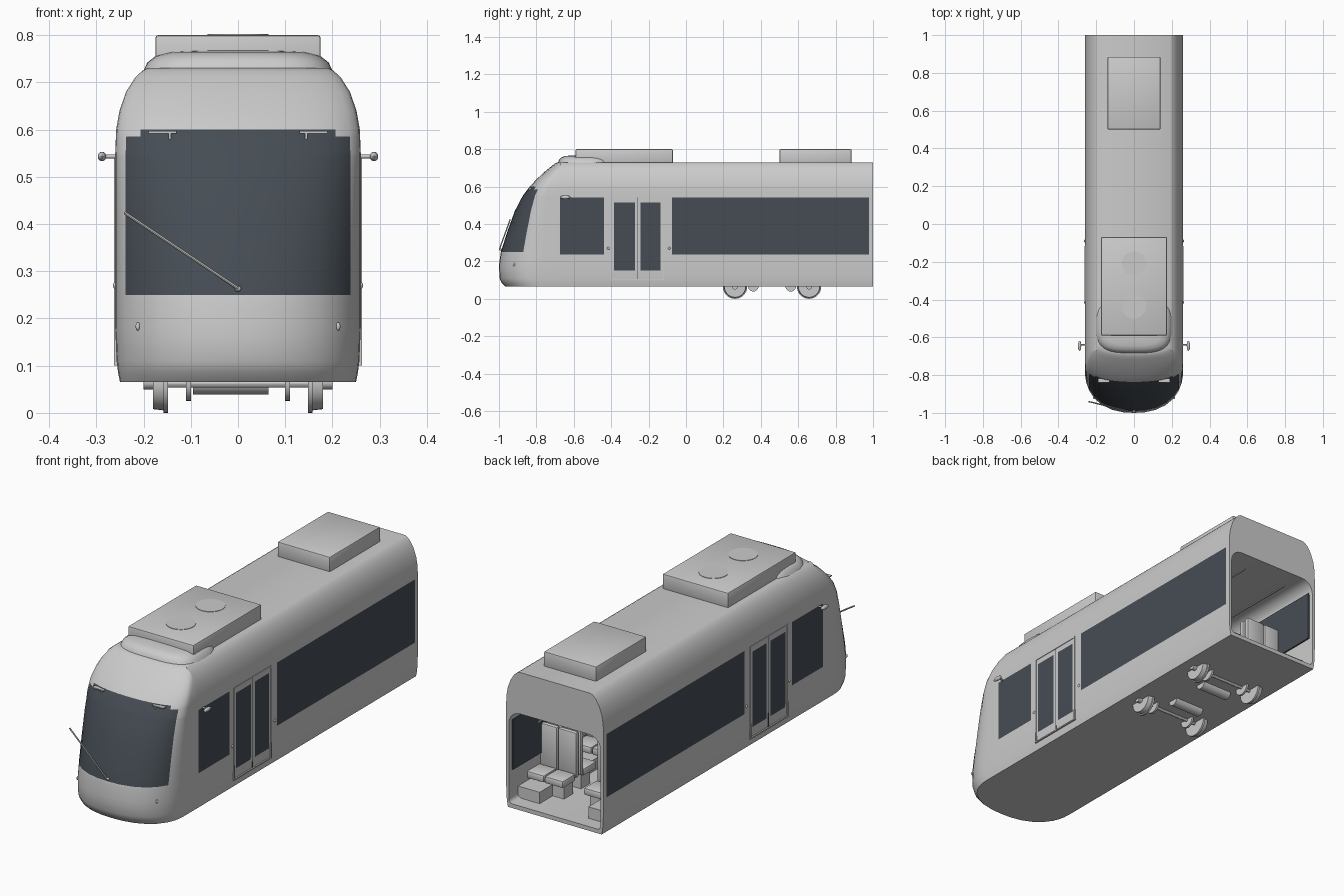
import bpy, bmesh, math
from mathutils import Vector

cube = bpy.data.objects.get("Cube")
if cube:
    bpy.data.objects.remove(cube)


def material(name, rgb):
    m = bpy.data.materials.new(name)
    m.use_nodes = True
    m.diffuse_color = (*rgb, 1)
    m.node_tree.nodes["Principled BSDF"].inputs["Base Color"].default_value = (*rgb, 1)
    return m


GREY = material("light grey paint", (0.6, 0.6, 0.6))
GLASS = material("dark tinted glass", (0.06, 0.073, 0.088))


def finish(name, bm, mats=(GREY,), angle=30):
    me = bpy.data.meshes.new(name)
    bm.to_mesh(me)
    bm.free()
    ob = bpy.data.objects.new(name, me)
    bpy.context.collection.objects.link(ob)
    for m in mats:
        me.materials.append(m)
    bpy.ops.object.select_all(action="DESELECT")
    ob.select_set(True)
    bpy.context.view_layer.objects.active = ob
    bpy.ops.object.shade_smooth_by_angle(angle=math.radians(angle))
    return ob


def box(name, lo, hi, bevel=0, mat=GREY):
    bm = bmesh.new()
    bmesh.ops.create_cube(bm, size=1)
    for v in bm.verts:
        v.co = [a + (b - a) * (c + 0.5) for a, b, c in zip(lo, hi, v.co)]
    if bevel:
        bmesh.ops.bevel(bm, geom=bm.edges[:], offset=bevel, segments=2,
                        profile=0.5, affect="EDGES")
    return finish(name, bm, (mat,))


def rod(name, a, b, r1, r2=None, sides=24):
    a, b = Vector(a), Vector(b)
    bm = bmesh.new()
    bmesh.ops.create_cone(bm, cap_ends=True, segments=sides, radius1=r1,
                          radius2=r1 if r2 is None else r2, depth=(b - a).length)
    ob = finish(name, bm)
    ob.location = (a + b) / 2
    ob.rotation_euler = (b - a).to_track_quat("Z", "Y").to_euler()
    return ob


def ball(name, centre, size):
    bm = bmesh.new()
    bmesh.ops.create_uvsphere(bm, u_segments=16, v_segments=10, radius=1)
    for v in bm.verts:
        v.co = [c + s * p for c, s, p in zip(centre, size, v.co)]
    return finish(name, bm)


def skin(bm, rings, closed=False):
    for a, b in zip(rings, rings[1:]):
        n = len(a)
        for i in range(n if closed else n - 1):
            j = (i + 1) % n
            bm.faces.new((a[i], a[j], b[j], b[i]))


# Body: height, half width, nose tip, nose depth
KEYS = [(.065, .25, -.965, .2), (.085, .254, -.985, .215), (.11, .257, -.997, .225),
        (.18, .26, -1, .23), (.25, .26, -.99, .23), (.36, .26, -.955, .2),
        (.47, .26, -.915, .165), (.55, .26, -.873, .125), (.6, .258, -.836, .1),
        (.64, .251, -.798, .085), (.68, .237, -.755, .07), (.71, .218, -.718, .06),
        (.724, .203, -.7, .055), (.73, .192, -.685, .05)]
WINDOWS = [(-.673, -.438, .238, .543), (-.386, -.273, .152, .516),
           (-.242, -.135, .152, .516), (-.075, .978, .238, .543)]
HEIGHTS = sorted({k[0] for k in KEYS} | {z for w in WINDOWS for z in w[2:]} | {.585, .31, .415, .66, .696})
STATIONS = [1] + sorted({y for w in WINDOWS for y in w[:2]}, reverse=True)
FRACTIONS = [1, .992, .97, .915, .8, .65, .45, .22, 0]


def section(z):
    for a, b in zip(KEYS, KEYS[1:]):
        if z <= b[0]:
            t = (z - a[0]) / (b[0] - a[0])
            return [p + (q - p) * t for p, q in zip(a[1:], b[1:])]


def nose_y(z, frac):
    w, tip, depth = section(z)
    return tip + depth - depth * (1 - abs(frac) ** 2.3) ** (1 / 2.3)


bm = bmesh.new()
rings = []
for z in HEIGHTS:
    w = section(z)[0]
    half = [(w, y) for y in STATIONS] + [(w * f, nose_y(z, f)) for f in FRACTIONS]
    outline = half + [(-x, y) for x, y in half[-2::-1]]
    rings.append([bm.verts.new((x, y, z)) for x, y in outline])
skin(bm, rings)
bm.faces.new(rings[0])
bm.faces.new(rings[-1])
bmesh.ops.recalc_face_normals(bm, faces=bm.faces[:])
for f in bm.faces:
    c = f.calc_center_median()
    if c.y > -.7:
        glazed = any(a < c.y < b and lo < c.z < hi for a, b, lo, hi in WINDOWS)
    else:
        glazed = .25 < c.z < .6 and abs(c.x) < (.236 if c.z < .585 else .21)
    f.material_index = int(glazed and abs(f.normal.z) < .95)
rear_loop = [r[0].co.copy() for r in rings] + [r[-1].co.copy() for r in rings[::-1]]
finish("body_shell", bm, (GREY, GLASS))

# Saloon lining and open rear end frame
opening = []
for cx, cz, r, start in ((.225, .105, .02, 270), (.185, .47, .06, 0),
                         (-.185, .47, .06, 90), (-.225, .105, .02, 180)):
    for k in range(6):
        a = math.radians(start + 18 * k)
        opening.append((cx + r * math.cos(a), cz + r * math.sin(a)))
bm = bmesh.new()
rings = [[bm.verts.new((x, y, z)) for x, z in opening] for y in (1, -.72)]
skin(bm, rings, True)
bm.faces.new(rings[1])
bmesh.ops.recalc_face_normals(bm, faces=bm.faces[:])
bmesh.ops.reverse_faces(bm, faces=bm.faces[:])
finish("saloon_lining", bm)

bm = bmesh.new()
edges = []
for loop in (rear_loop, [(x, 1, z) for x, z in opening]):
    vs = [bm.verts.new(p) for p in loop]
    edges += [bm.edges.new((vs[i - 1], vs[i])) for i in range(len(vs))]
bmesh.ops.triangle_fill(bm, edges=edges, use_beauty=True, normal=(0, 1, 0))
finish("rear_end_frame", bm)

# Roof pods, fan rings and front fairing
for name, w, a, b in (("front_roof_pod", .175, -.59, -.07), ("rear_roof_pod", .14, .5, .885)):
    box(name, (-w, a, .72), (w, b, .8), .006)
for y in (-.21, -.435):
    rod("roof_fan", (0, y, .795), (0, y, .802), .065, sides=32)
bm = bmesh.new()
rings = []
for scale, h in ((1, .725), (.96, .742), (.87, .756), (.72, .764), (.4, .767)):
    ring = []
    for k in range(40):
        c, s = math.cos(k * math.pi / 20), math.sin(k * math.pi / 20)
        ring.append(bm.verts.new((.2 * scale * math.copysign(abs(c) ** .6, c),
                                  -.54 + .145 * scale * math.copysign(abs(s) ** .6, s), h)))
    rings.append(ring)
skin(bm, rings, True)
bm.faces.new(rings[-1])
bmesh.ops.recalc_face_normals(bm, faces=bm.faces[:])
finish("roof_fairing", bm, angle=50)

# Parts repeated on both sides
for side, s in (("left", 1), ("right", -1)):
    def pair(name, lo, hi, bevel=0, mat=GREY):
        xs = sorted((s * lo[0], s * hi[0]))
        box(side + "_" + name, (xs[0], *lo[1:]), (xs[1], *hi[1:]), bevel, mat)

    # Door frame, centre gap, handles
    for y in (-.405, -.125):
        pair("door_post", (.25, y, .105), (.263, y + .008, .545))
    for z in (.1, .541):
        pair("door_rail", (.25, -.405, z), (.263, -.117, z + .006))
    pair("door_gap", (.255, -.26, .107), (.2605, -.256, .541), 0, GLASS)
    for y in (-.09, -.415):
        ball(side + "_door_button", (s * .26, y, .27), (.005, .007, .007))

    # Mirror, headlight, windscreen bracket
    rod(side + "_mirror_arm", (s * .255, -.64, .543), (s * .29, -.64, .543), .004)
    ball(side + "_mirror", (s * .288, -.645, .543), (.009, .027, .01))
    ball(side + "_headlight", (s * .212, nose_y(.183, .815), .183), (.005, .006, .009))
    y = nose_y(.59, .56)
    pair("bracket_post", (.142, y - .008, .58), (.147, y + .01, .597))
    pair("bracket_bar", (.13, y - .01, .592), (.19, y + .012, .597))

    # Inner glazing and handrail
    for a, b, lo, hi in WINDOWS:
        pair("inner_window", (.238, a, lo), (.2455, b, min(hi, .48)), 0, GLASS)
    rod(side + "_handrail", (s * .12, -.6, .49), (s * .12, .95, .49), .005, sides=10)

    # Seats on plinths, facing each other in bays
    pair("seat_plinth", (.13, -.02, .085), (.245, .93, .14))
    for y, d in ((.05, 1), (.34, -1), (.4, 1), (.7, -1), (.76, 1)):
        for x in (.035, .137):
            y1, y2 = sorted((y, y + d * .1))
            pair("seat_base", (x + .02, y1, .15), (x + .118, y2, .185), .008)
            y1, y2 = sorted((y, y - d * .025))
            pair("seat_back", (x + .02, y1, .16), (x + .118, y2, .38), .008)
        pair("seat_stand", (.07, min(y, y + d * .07), .085), (.235, max(y, y + d * .07), .155))

    # Wheels with flanges and brake discs
    for y in (.262, .658):
        rod(side + "_wheel_tread", (s * .155, y, .065), (s * .18, y, .065), .06, .057, 32)
        rod(side + "_wheel_flange", (s * .148, y, .065), (s * .158, y, .065), .065, sides=32)
        rod(side + "_wheel_hub", (s * .18, y, .065), (s * .2, y, .065), .015)
        rod(side + "_brake_disc", (s * .1, y, .065), (s * .11, y, .065), .04)

# Axles and motors
for y in (.262, .658):
    rod("axle", (-.16, y, .062), (.16, y, .062), .008, sides=12)
for y in (.36, .56):
    rod("motor", (-.095, y, .067), (.065, y, .067), .028)

# Windscreen wiper
rod("wiper_arm", (0, -.998, .264), (-.24, -.94, .424), .0035, sides=8)
ball("wiper_pivot", (0, -.992, .263), (.007, .007, .006))
